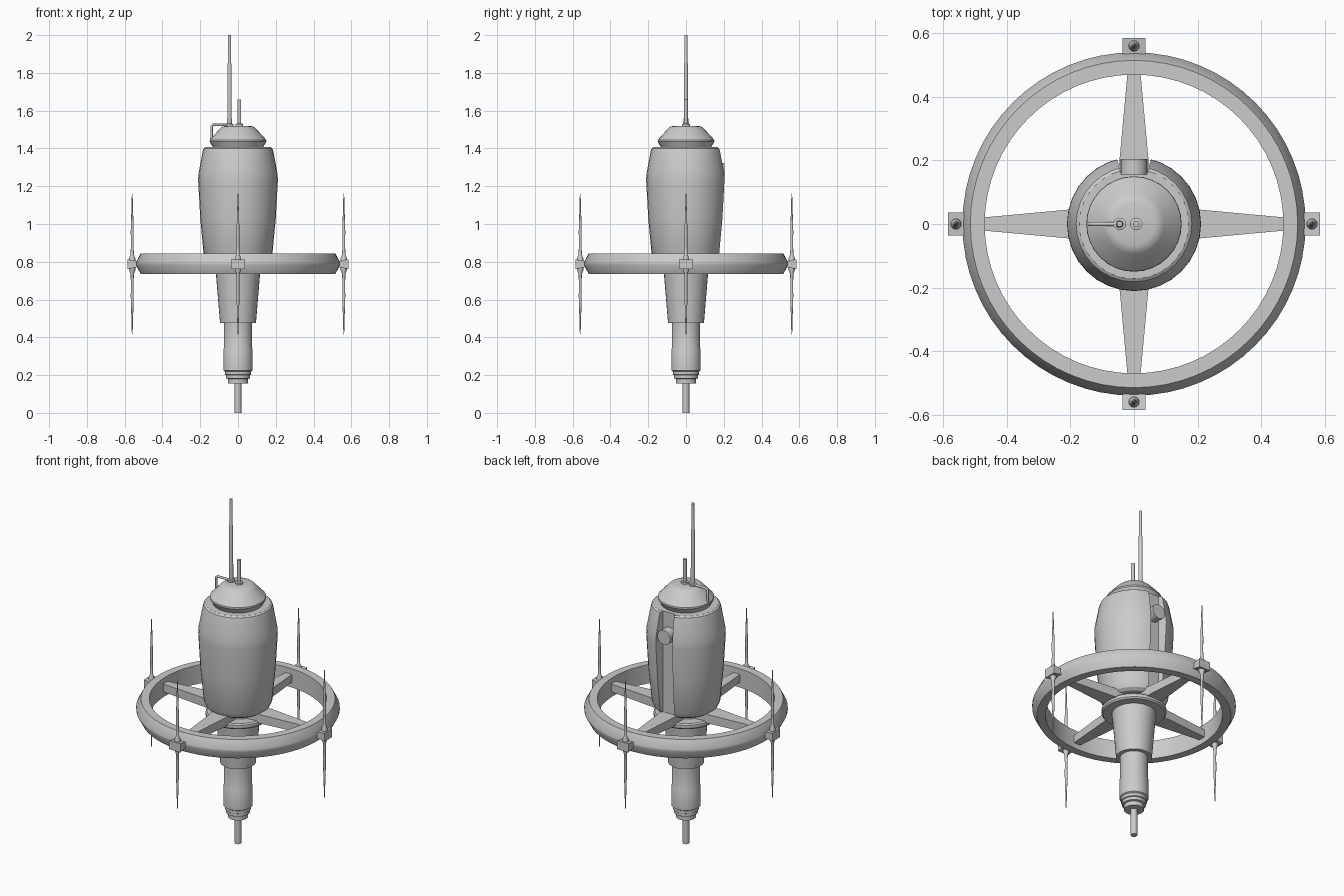
import bpy, bmesh
from math import pi, radians
from mathutils import Matrix, Vector

cube = bpy.data.objects.get("Cube")
if cube:
    bpy.data.objects.remove(cube, do_unlink=True)


def finish(name, bm, smooth=True):
    """Turn a bmesh into a shaded scene object."""
    bmesh.ops.recalc_face_normals(bm, faces=bm.faces)
    mesh = bpy.data.meshes.new(name)
    bm.to_mesh(mesh)
    bm.free()
    obj = bpy.data.objects.new(name, mesh)
    bpy.context.collection.objects.link(obj)
    if smooth:
        shade(obj)
    return obj


def activate(obj):
    bpy.ops.object.select_all(action='DESELECT')
    obj.select_set(True)
    bpy.context.view_layer.objects.active = obj


def shade(obj):
    activate(obj)
    bpy.ops.object.shade_smooth_by_angle(angle=radians(28))


def lathe(name, profile, sides=32, matrix=Matrix(), hollow=False):
    """Revolve (radius, height) points; cap the ends, or join them if hollow."""
    bm = bmesh.new()
    rings = []
    for r, z in profile:
        rings.append([bm.verts.new(Matrix.Rotation(2 * pi * i / sides, 3, 'Z') @ Vector((r, 0, z)))
                      for i in range(sides)])
    pairs = list(zip(rings, rings[1:]))
    if hollow:
        pairs.append((rings[-1], rings[0]))
    else:
        bm.faces.new(rings[0])
        bm.faces.new(rings[-1])
    for a, b in pairs:
        for i in range(sides):
            j = (i + 1) % sides
            bm.faces.new((a[i], a[j], b[j], b[i]))
    bm.transform(matrix)
    return finish(name, bm)


def beam(name, start, end, matrix=Matrix()):
    """Four-sided beam along x; each end is (x, half width, low z, high z)."""
    bm = bmesh.new()
    ends = []
    for x, w, lo, hi in (start, end):
        ends.append([bm.verts.new(p) for p in ((x, -w, lo), (x, w, lo), (x, w, hi), (x, -w, hi))])
    a, b = ends
    bm.faces.new(a)
    bm.faces.new(b)
    for i in range(4):
        j = (i + 1) % 4
        bm.faces.new((a[i], a[j], b[j], b[i]))
    bm.transform(matrix)
    return finish(name, bm, smooth=False)


# Main hull with a full-height slot down the back
hull = lathe("hull", [(.15, .80), (.168, .812), (.182, .84), (.2, 1.03), (.211, 1.23),
                      (.21, 1.26), (.203, 1.3), (.187, 1.385), (.182, 1.4), (.172, 1.407)])
quarter = Matrix.Rotation(pi / 2, 4, 'Z')
cutter = beam("slot_cutter", (.155, .04, .7, 1.5), (.25, .066, .7, 1.5), quarter)
cutter.hide_render = True
activate(hull)
cut = hull.modifiers.new("slot", 'BOOLEAN')
cut.operation = 'DIFFERENCE'
cut.solver = 'EXACT'
cut.object = cutter
bpy.ops.object.modifier_apply(modifier=cut.name)
bpy.data.objects.remove(cutter, do_unlink=True)
shade(hull)

# Round knob sitting in the slot
lathe("slot_knob", [(.042, 0), (.042, .057)], 24,
      Matrix.Translation((0, .148, 1.28)) @ Matrix.Rotation(-pi / 2, 4, 'X'))

# Cap on top of the hull
lathe("cap", [(.13, 1.4), (.135, 1.41), (.15, 1.437), (.149, 1.446),
              (.095, 1.505), (.083, 1.515), (.065, 1.52)])

# Neck, flange and tapered lower stem
lathe("neck", [(.125, .81), (.125, .795), (.11, .792), (.11, .765)])
lathe("flange", [(.165, .775), (.172, .768), (.172, .75), (.165, .742)])
lathe("stem_cone", [(.118, .75), (.095, .475)])
lathe("stem_tube", [(.074, .48), (.074, .345), (.078, .335), (.078, .225), (.07, .22), (.07, .203),
                    (.064, .2), (.064, .183), (.053, .18), (.053, .155)])
lathe("bottom_rod", [(.018, .16), (.018, 0)], 16)

# Outer ring with a ridged outside
lathe("outer_ring", [(.47, .735), (.515, .735), (.54, .783), (.54, .797),
                     (.515, .845), (.47, .845)], 64, hollow=True)

# Four spokes, each with a tip block and a pair of spikes
blade = [(.017, .015), (.017, .03), (.009, .05), (.007, .1), (.008, .17), (.005, .27), (.002, .373)]
for i, side in enumerate(("left", "back", "right", "front")):
    turn = Matrix.Rotation(i * pi / 2, 4, 'Z')
    beam(side + "_spoke", (.1, .055, .763, .817), (.48, .02, .767, .812), turn)
    beam(side + "_tip_block", (.515, .036, .775, .8), (.585, .036, .762, .813), turn)
    for direction, word in ((1, "upper"), (-1, "lower")):
        flip = Matrix.Diagonal((1, 1, direction, 1))
        lathe(f"{side}_{word}_spike", blade, 12,
              turn @ Matrix.Translation((.56, 0, .7875)) @ flip)

# Masts with collars on the cap
lathe("tall_mast", [(.02, 1.515), (.02, 1.53), (.012, 1.532), (.011, 1.84), (.009, 1.85), (.009, 2)],
      12, Matrix.Translation((-.045, 0, 0)))
lathe("short_mast", [(.02, 1.515), (.02, 1.53), (.01, 1.532), (.01, 1.66)],
      12, Matrix.Translation((.007, 0, 0)))

# Bent pipe from the tall mast down to the cap's edge
curve = bpy.data.curves.new("bent_pipe", 'CURVE')
curve.dimensions = '3D'
curve.bevel_depth = .007
curve.bevel_resolution = 2
curve.use_fill_caps = True
path = [(-.045, 1.525), (-.132, 1.525), (-.14, 1.517), (-.14, 1.44)]
spline = curve.splines.new('POLY')
spline.points.add(len(path) - 1)
for point, (x, z) in zip(spline.points, path):
    point.co = (x, 0, z, 1)
bpy.context.collection.objects.link(bpy.data.objects.new("bent_pipe", curve))
